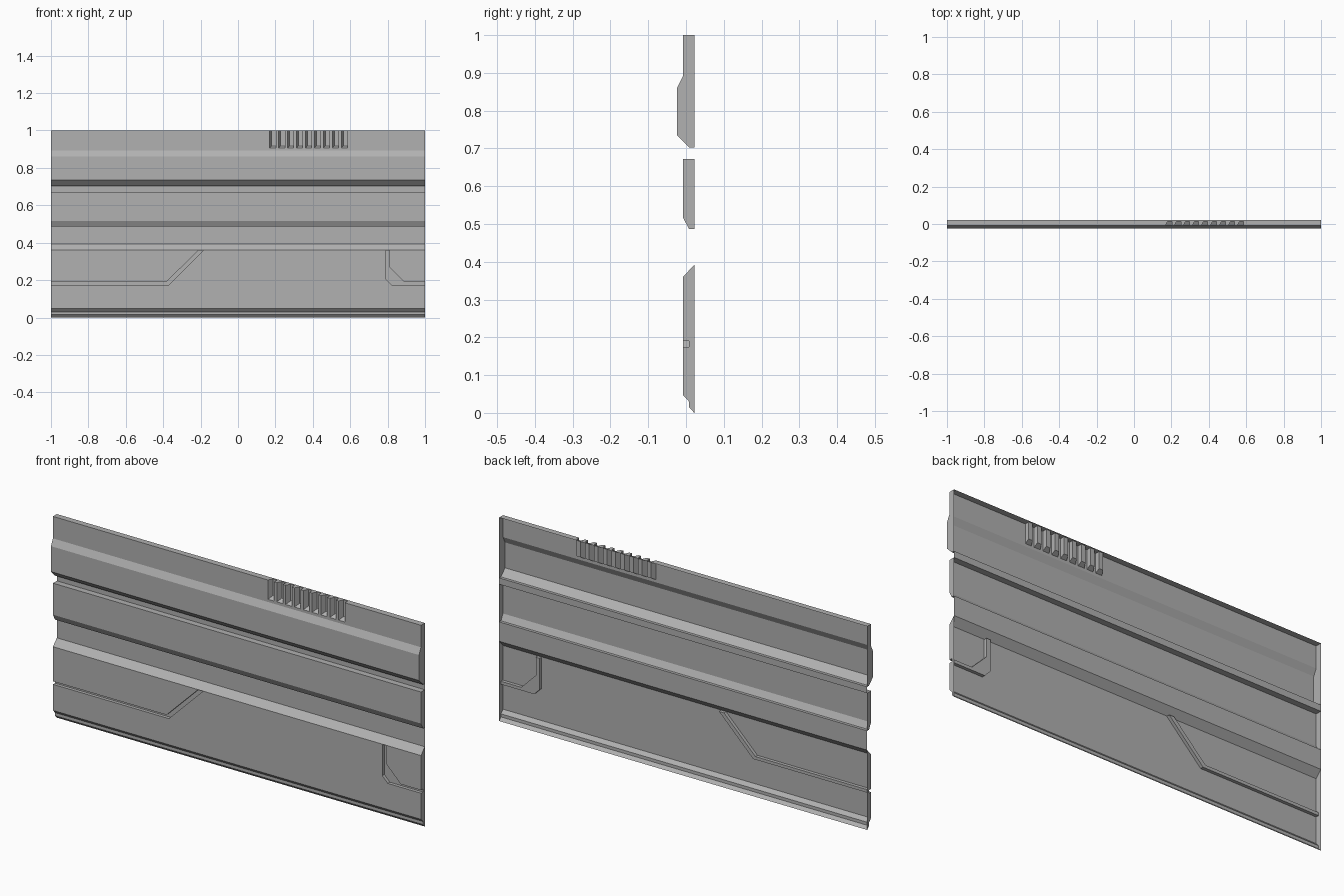
import bpy
import bmesh

if "Cube" in bpy.data.objects:
    bpy.data.objects.remove(bpy.data.objects["Cube"])

BACK = 0.022    # rear plane of the wall panel
FACE = -0.008   # main front plane
CUT = 0.008     # floor of the cut channels

grey = bpy.data.materials.new("panel grey")
grey.use_nodes = True
colour = (0.44, 0.44, 0.44, 1)
grey.diffuse_color = colour
grey.node_tree.nodes["Principled BSDF"].inputs["Base Color"].default_value = colour


def add_loft(bm, start, end):
    """Closed solid between two matching outlines."""
    a = [bm.verts.new(p) for p in start]
    b = [bm.verts.new(p) for p in end]
    bm.faces.new(a)
    bm.faces.new(b[::-1])
    for i in range(len(a)):
        j = (i + 1) % len(a)
        bm.faces.new((a[i], b[i], b[j], a[j]))


def make_object(name, bm):
    bmesh.ops.recalc_face_normals(bm, faces=bm.faces)
    mesh = bpy.data.meshes.new(name)
    bm.to_mesh(mesh)
    bm.free()
    mesh.materials.append(grey)
    obj = bpy.data.objects.new(name, mesh)
    bpy.context.collection.objects.link(obj)
    return obj


def make_section(name, profile, cutter=None):
    """Extrude a (y, z) profile along x, cut it, and open its back."""
    bm = bmesh.new()
    add_loft(bm, [(-1, y, z) for y, z in profile], [(1, y, z) for y, z in profile])
    obj = make_object(name, bm)
    if cutter:
        mod = obj.modifiers.new("cut", "BOOLEAN")
        mod.operation = "DIFFERENCE"
        mod.solver = "EXACT"
        mod.object = cutter
        graph = bpy.context.evaluated_depsgraph_get()
        mesh = bpy.data.meshes.new_from_object(obj.evaluated_get(graph))
        obj.modifiers.clear()
        obj.data = mesh
        bpy.data.objects.remove(cutter)
    bm = bmesh.new()
    bm.from_mesh(obj.data)
    rear = [f for f in bm.faces if all(v.co.y > BACK - 0.0005 for v in f.verts)]
    bmesh.ops.delete(bm, geom=rear, context="FACES")
    bm.to_mesh(obj.data)
    bm.free()
    return obj


# Bent channels in the lower section
left_bend = [(-1.1, 0.175), (-0.37, 0.175), (-0.185, 0.359),
             (-0.212, 0.359), (-0.383, 0.19), (-1.1, 0.19)]
right_bend = [(1.1, 0.175), (0.82, 0.175), (0.79, 0.205), (0.79, 0.359),
              (0.81, 0.359), (0.81, 0.27), (0.89, 0.19), (1.1, 0.19)]
bm = bmesh.new()
for outline in (left_bend, right_bend):
    add_loft(bm, [(x, -0.03, z) for x, z in outline], [(x, CUT, z) for x, z in outline])
channels = make_object("channel_cutter", bm)

# Row of vent slots along the top edge, each with a slanted side and floor
bm = bmesh.new()
for i in range(9):
    x = 0.168 + i * 0.048
    right = x + 0.034
    front = [(x, 0.905), (right, 0.905), (right, 1.05), (x, 1.05)]
    back = [(x + 0.012, 0.918), (right, 0.918), (right, 1.05), (x + 0.012, 1.05)]
    add_loft(bm, [(px, FACE - 0.001, pz) for px, pz in front],
             [(px, 0.014, pz) for px, pz in back])
slots = make_object("slot_cutter", bm)

make_section("lower_section", [
    (BACK, 0), (CUT, 0.015), (CUT, 0.03), (FACE, 0.047),
    (FACE, 0.36), (BACK, 0.392)], channels)
make_section("middle_section", [
    (BACK, 0.487), (CUT, 0.487), (FACE, 0.517), (FACE, 0.672), (BACK, 0.672)])
make_section("upper_section", [
    (BACK, 0.703), (CUT, 0.703), (-0.024, 0.735), (-0.024, 0.86),
    (FACE, 0.892), (FACE, 1), (BACK, 1)], slots)

# Flat recessed strips joining the sections
for name, low, high in (("lower_strip", 0.392, 0.487), ("upper_strip", 0.672, 0.703)):
    bm = bmesh.new()
    corners = [(-1, low), (1, low), (1, high), (-1, high)]
    bm.faces.new([bm.verts.new((x, BACK, z)) for x, z in corners])
    make_object(name, bm)
